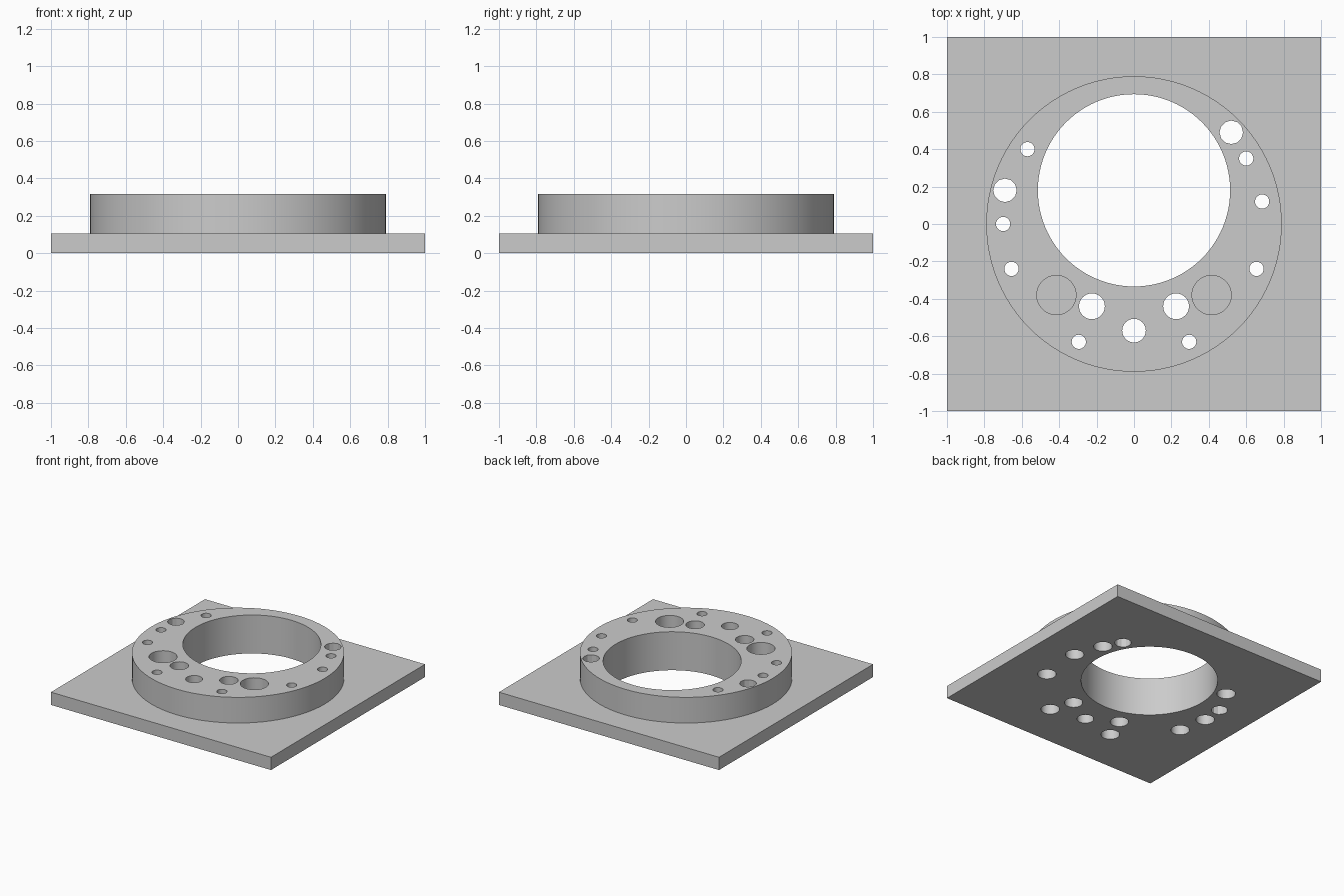
import bpy
import math

cube = bpy.data.objects.get("Cube")
if cube:
    bpy.data.objects.remove(cube, do_unlink=True)

PLATE_TOP, RING_TOP = 0.105, 0.316

grey = bpy.data.materials.new("light_grey")
grey.use_nodes = True
grey.diffuse_color = (0.6, 0.6, 0.6, 1)
grey.node_tree.nodes["Principled BSDF"].inputs["Base Color"].default_value = (0.6, 0.6, 0.6, 1)


def cylinder(name, x, y, radius, z0, z1, sides):
    bpy.ops.mesh.primitive_cylinder_add(
        vertices=sides, radius=radius, depth=z1 - z0, location=(x, y, (z0 + z1) / 2))
    obj = bpy.context.object
    obj.name = name
    obj.data.materials.append(grey)
    return obj


def combine(target, tool, operation):
    tool.hide_render = True
    mod = target.modifiers.new(tool.name, "BOOLEAN")
    mod.operation = operation
    mod.solver = "EXACT"
    mod.object = tool
    bpy.context.view_layer.objects.active = target
    bpy.ops.object.modifier_apply(modifier=mod.name)
    bpy.data.objects.remove(tool, do_unlink=True)


def drill(x, y, radius, z0=-0.1, z1=0.5, sides=40):
    combine(body, cylinder("drill", x, y, radius, z0, z1, sides), "DIFFERENCE")


# Square base plate
bpy.ops.mesh.primitive_cube_add(size=1, location=(0, 0, PLATE_TOP / 2))
body = bpy.context.object
body.name = "flanged_mount"
body.scale = (2, 2, PLATE_TOP)
bpy.ops.object.transform_apply(location=True, rotation=False, scale=True)
body.data.materials.append(grey)

# Raised round boss
combine(body, cylinder("boss", 0, 0, 0.79, 0.05, RING_TOP, 96), "UNION")

# Large off-centre opening
drill(0, 0.18, 0.514, sides=96)

# Blind pockets and the wide holes beside them
for side in (-1, 1):
    drill(side * 0.415, -0.38, 0.105, z0=PLATE_TOP, sides=48)
    drill(side * 0.225, -0.44, 0.069)

# Plain hole at the front, coarse holes near the rim
drill(0, -0.57, 0.063)
for x, y in ((0.52, 0.49), (-0.69, 0.18)):
    drill(x, y, 0.063, sides=12)

# Screw holes, counterbored from below
screws = [(-0.57, 0.40), (-0.70, 0), (0.685, 0.12), (0.60, 0.35)]
screws += [(s * x, y) for s in (-1, 1) for x, y in ((0.655, -0.24), (0.295, -0.63))]
for x, y in screws:
    drill(x, y, 0.038)
    drill(x, y, 0.07, z1=0.15)

# Smooth round walls, crisp edges
bpy.ops.object.select_all(action="DESELECT")
body.select_set(True)
bpy.context.view_layer.objects.active = body
bpy.ops.object.shade_smooth_by_angle(angle=math.radians(25))
